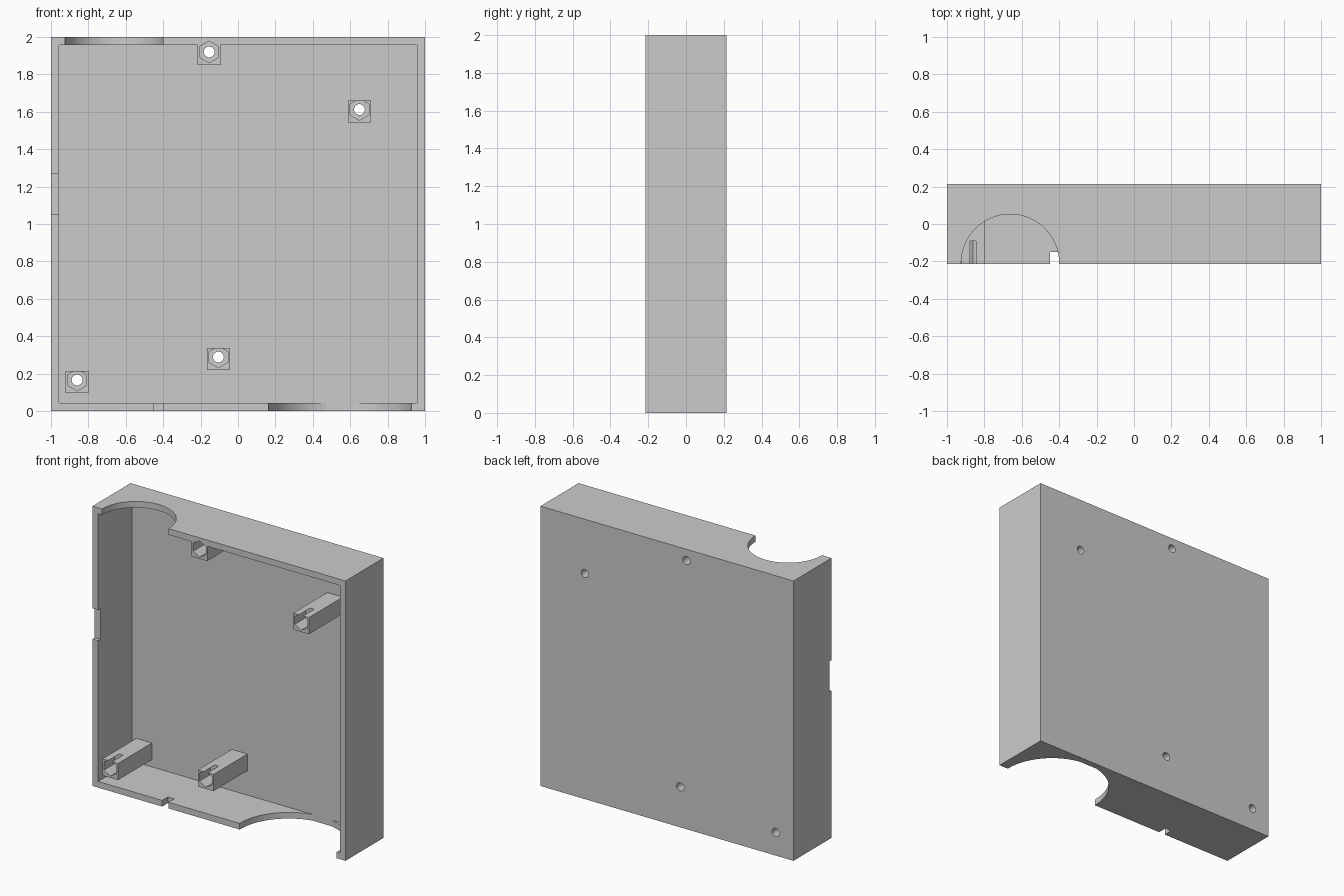
import bpy, bmesh
from math import cos, sin, pi

if "Cube" in bpy.data.objects:
    bpy.data.objects.remove(bpy.data.objects["Cube"])

D = 0.2145            # half depth
W = 0.044             # wall thickness
YI = D - 0.046        # inner face of the back plate


def prism(name, pts, axis, lo, hi):
    """Extrude a 2D outline: axis 'z' uses (x, y) points, 'y' uses (x, z)."""
    bm = bmesh.new()

    def put(p, h):
        return bm.verts.new((p[0], p[1], h) if axis == 'z' else (p[0], h, p[1]))
    a = [put(p, lo) for p in pts]
    b = [put(p, hi) for p in pts]
    bm.faces.new(a)
    bm.faces.new(b[::-1])
    for i in range(len(pts)):
        j = (i + 1) % len(pts)
        bm.faces.new((a[i], b[i], b[j], a[j]))
    bmesh.ops.recalc_face_normals(bm, faces=bm.faces)
    me = bpy.data.meshes.new(name)
    bm.to_mesh(me)
    bm.free()
    ob = bpy.data.objects.new(name, me)
    bpy.context.collection.objects.link(ob)
    return ob


def box(name, x0, x1, y0, y1, z0, z1):
    return prism(name, [(x0, y0), (x1, y0), (x1, y1), (x0, y1)], 'z', z0, z1)


def ring(cx, cy, r, n, start=0.0):
    return [(cx + r * cos(start + 2 * pi * i / n), cy + r * sin(start + 2 * pi * i / n))
            for i in range(n)]


def combine(target, tool, op='DIFFERENCE'):
    m = target.modifiers.new(op.lower(), 'BOOLEAN')
    m.operation, m.solver, m.object = op, 'EXACT', tool
    bpy.context.view_layer.objects.active = target
    bpy.ops.object.modifier_apply(modifier=m.name)
    bpy.data.objects.remove(tool)


# open-fronted case
case = box("enclosure_case", -1, 1, -D, D, 0, 2)
combine(case, box("cavity", -1 + W, 1 - W, -D - 0.1, YI, W, 2 - W))

# round openings in the top and bottom walls, stopped at the back plate
for cx, cy, r, z0, z1 in ((-0.662, -0.21, 0.262, 1.9, 2.1),
                          (0.546, -0.207, 0.382, -0.1, 0.1)):
    arc = [(cx + r * cos(pi * i / 48), min(cy + r * sin(pi * i / 48), YI)) for i in range(49)]
    outline = [(cx - r, -D - 0.1), (cx + r, -D - 0.1)] + arc
    combine(case, prism("round_opening", outline, 'z', z0, z1))

# cable notches in the bottom and left walls
combine(case, box("bottom_notch", -0.45, -0.40, -D - 0.1, -0.15, -0.1, 0.1))
combine(case, box("left_notch", -1.1, -0.9, -D - 0.1, -D + 0.025, 1.05, 1.27))

# screw posts with hexagonal nut pockets and through holes
posts = [(-0.86, 0.166), (-0.105, 0.289), (0.649, 1.612), (-0.154, 1.92)]
for x, z in posts:
    combine(case, box("post", x - 0.0615, x + 0.0615, -D, D - 0.02, z - 0.07, z + 0.049), 'UNION')
for x, z in posts:
    combine(case, prism("nut_pocket", ring(x, z, 0.058, 6, pi / 2), 'y', -D - 0.1, -0.09))
    combine(case, prism("screw_hole", ring(x, z, 0.029, 32), 'y', -0.15, D + 0.1))
